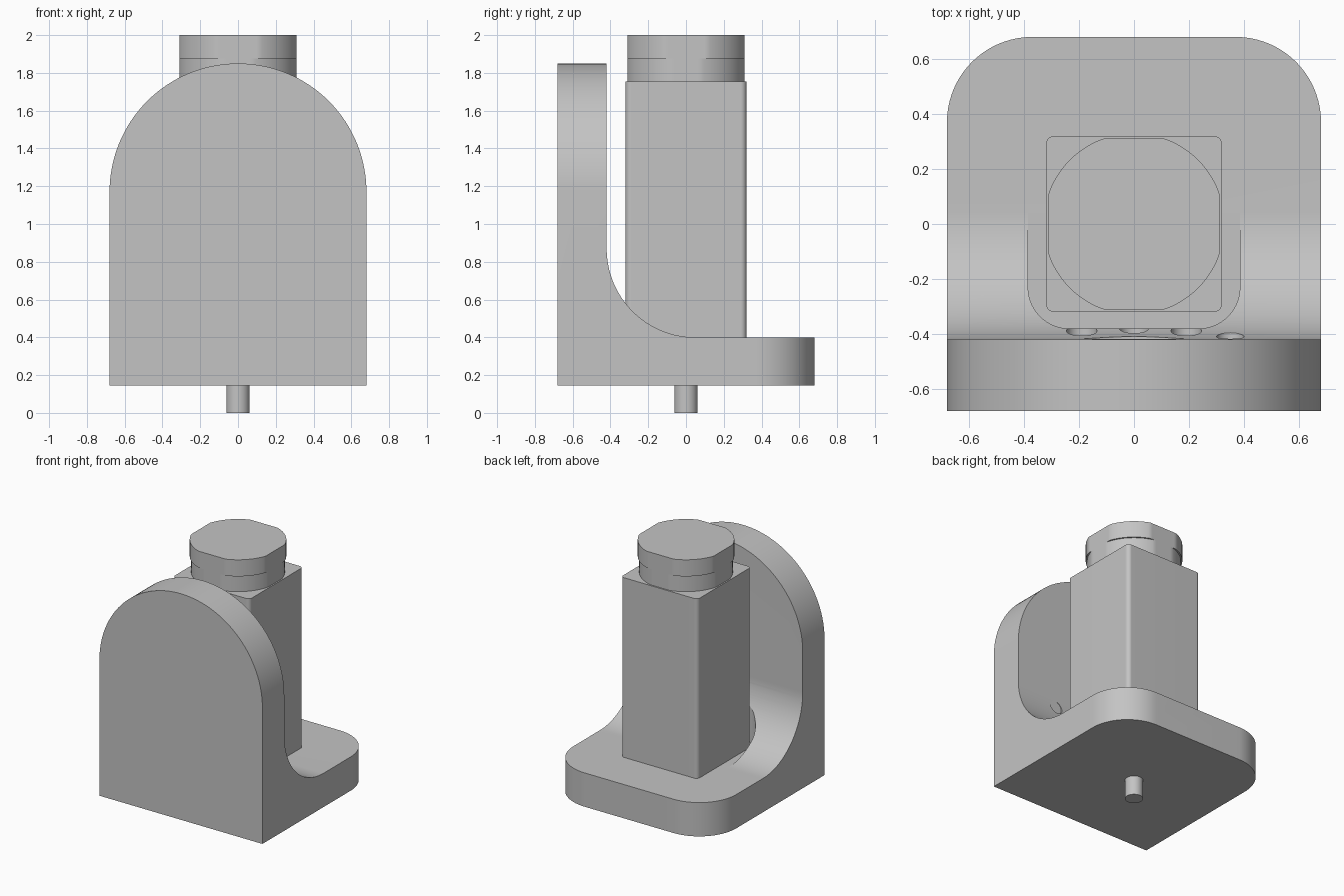
import bpy, math
from math import cos, sin, pi, radians

cube = bpy.data.objects.get("Cube")
if cube:
    bpy.data.objects.remove(cube, do_unlink=True)

grey = bpy.data.materials.new("plain grey")
grey.use_nodes = True
grey.diffuse_color = (0.55, 0.55, 0.55, 1)
bsdf = grey.node_tree.nodes["Principled BSDF"]
bsdf.inputs["Base Color"].default_value = (0.55, 0.55, 0.55, 1)
bsdf.inputs["Roughness"].default_value = 0.6


def arc(cx, cy, r, start, end, n=24):
    steps = [radians(start + (end - start) * i / n) for i in range(n + 1)]
    return [(cx + r * cos(a), cy + r * sin(a)) for a in steps]


def rounded_rect(x, y0, y1, r, front=True, back=True):
    """Outline with optional rounding of the front and back corner pairs."""
    pts = arc(x - r, y1 - r, r, 0, 90) + arc(r - x, y1 - r, r, 90, 180) if back else [(x, y1), (-x, y1)]
    pts += arc(r - x, y0 + r, r, 180, 270) + arc(x - r, y0 + r, r, 270, 360) if front else [(-x, y0), (x, y0)]
    return pts


def prism(name, outline, lo, hi, axis="z"):
    """Extrude a closed outline from lo to hi along one axis."""
    place = {"x": lambda a, b, h: (h, a, b),
             "y": lambda a, b, h: (a, h, b),
             "z": lambda a, b, h: (a, b, h)}[axis]
    n = len(outline)
    verts = [place(a, b, h) for h in (lo, hi) for a, b in outline]
    faces = [tuple(reversed(range(n))), tuple(range(n, 2 * n))]
    faces += [(i, (i + 1) % n, n + (i + 1) % n, n + i) for i in range(n)]
    if axis == "y":
        faces = [tuple(reversed(f)) for f in faces]
    mesh = bpy.data.meshes.new(name)
    mesh.from_pydata(verts, [], faces)
    mesh.materials.append(grey)
    obj = bpy.data.objects.new(name, mesh)
    bpy.context.collection.objects.link(obj)
    return obj


def activate(obj):
    bpy.ops.object.select_all(action="DESELECT")
    obj.select_set(True)
    bpy.context.view_layer.objects.active = obj


def carve(obj, cutter, operation="DIFFERENCE"):
    cutter.hide_render = True
    mod = obj.modifiers.new("carve", "BOOLEAN")
    mod.operation, mod.solver, mod.object = operation, "EXACT", cutter
    activate(obj)
    bpy.ops.object.modifier_apply(modifier=mod.name)
    bpy.data.objects.remove(cutter, do_unlink=True)


def circle(x, y, r, n=64):
    return arc(x, y, r, 0, 360 * (n - 1) / n, n - 1)


W, WALL, BOTTOM, FLOOR, TOP = 0.68, -0.42, 0.145, 0.4, 1.85
FILLET = 0.47

# L-shaped bracket with a large inner fillet
side = [(-W, BOTTOM), (W, BOTTOM), (W, FLOOR)]
side += arc(WALL + FILLET, FLOOR + FILLET, FILLET, 270, 180, 40)
side += [(WALL, TOP + 0.1), (-W, TOP + 0.1)]
bracket = prism("bracket", side, -W, W, "x")

# Arched top of the wall
arch = [(-0.8, 0), (0.8, 0), (0.8, TOP - W), (W, TOP - W)]
arch += arc(0, TOP - W, W, 0, 180, 64)[1:] + [(-0.8, TOP - W)]
carve(bracket, prism("arch_cutter", arch, -1, 1, "y"), "INTERSECT")

# Rounded rear corners of the foot
foot = rounded_rect(W, -1, W, 0.31, front=False)
carve(bracket, prism("foot_cutter", foot, 0, 2.2), "INTERSECT")

# Pocket in the fillet around the column
pocket = rounded_rect(0.385, -0.38, 0.04, 0.15, back=False)
carve(bracket, prism("pocket_cutter", pocket, FLOOR, 1.0))

# Round clearances spot-faced into the fillet
spots = [(0, 1.13, 0.36), (0, 0.67, 0.055), (0.35, 0.77, 0.05),
         (-0.19, 0.70, 0.055), (0.19, 0.70, 0.055)]
for x, z, r in spots:
    carve(bracket, prism("spot_cutter", circle(x, z, r, 40), WALL + 0.002, -0.2, "y"))

# Square column with softened vertical edges
column = prism("column", rounded_rect(0.32, -0.32, 0.32, 0.03), FLOOR, 1.755)


# Cap in two tiers, each a disc trimmed by four flats
def flat_sided_disc(r, flat, n=128):
    clamp = lambda v: max(-flat, min(flat, v))
    return [(clamp(a), clamp(b)) for a, b in circle(0, 0, r, n)]


cap_lower = prism("cap_lower", flat_sided_disc(0.32, 0.31), 1.755, 1.875)
cap_upper = prism("cap_upper", flat_sided_disc(0.33, 0.31), 1.875, 2.0)

# Locating pin under the foot
pin = prism("pin", circle(0, 0, 0.062, 48), 0, BOTTOM + 0.01)

for obj in (bracket, column, cap_lower, cap_upper, pin):
    activate(obj)
    bpy.ops.object.shade_smooth_by_angle(angle=radians(20))
